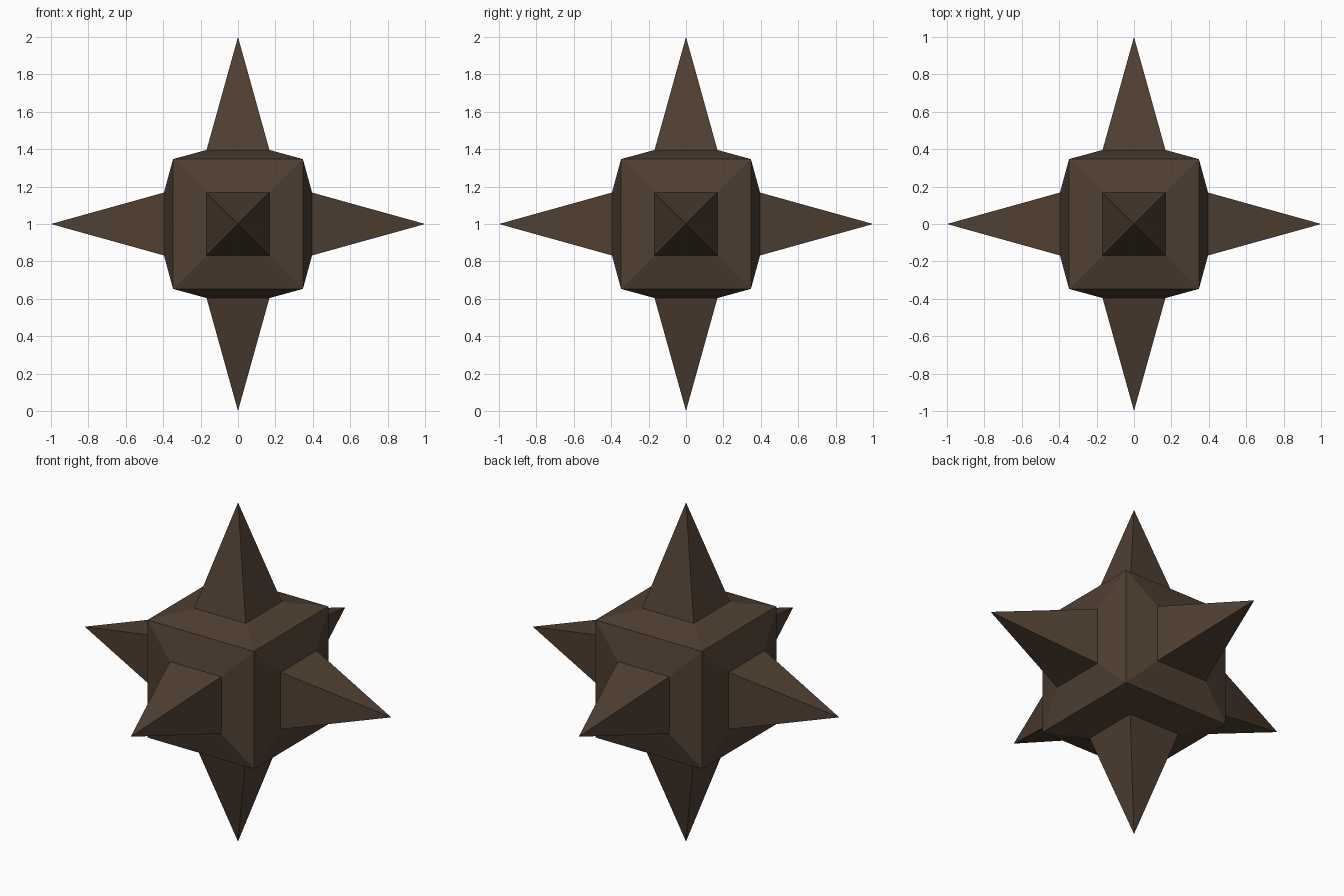
import bpy, bmesh
from mathutils import Matrix

if "Cube" in bpy.data.objects:
    bpy.data.objects.remove(bpy.data.objects["Cube"])

CORE = 0.347      # half width of the cube core
BASE = 0.168      # half width of each spike base
RISE = 0.396      # distance of spike base from the centre
TIP = 1.0         # distance of spike tip from the centre

brown = bpy.data.materials.new("dark_brown")
brown.diffuse_color = (0.08, 0.05, 0.032, 1)
brown.use_nodes = True
brown.node_tree.nodes["Principled BSDF"].inputs["Base Color"].default_value = brown.diffuse_color

# Cube core
bm = bmesh.new()
bmesh.ops.create_cube(bm, size=2 * CORE, matrix=Matrix.Translation((0, 0, 1)))

# Shallow raised bevel on every side
sides = bm.faces[:]
bmesh.ops.inset_individual(bm, faces=sides, thickness=CORE - BASE,
                           depth=RISE - CORE, use_even_offset=True)

# Pyramid spike on every raised square
bmesh.ops.poke(bm, faces=sides, offset=TIP - RISE)
bmesh.ops.recalc_face_normals(bm, faces=bm.faces[:])

mesh = bpy.data.meshes.new("spiked_star")
bm.to_mesh(mesh)
bm.free()
mesh.materials.append(brown)
star = bpy.data.objects.new("spiked_star", mesh)
bpy.context.collection.objects.link(star)
